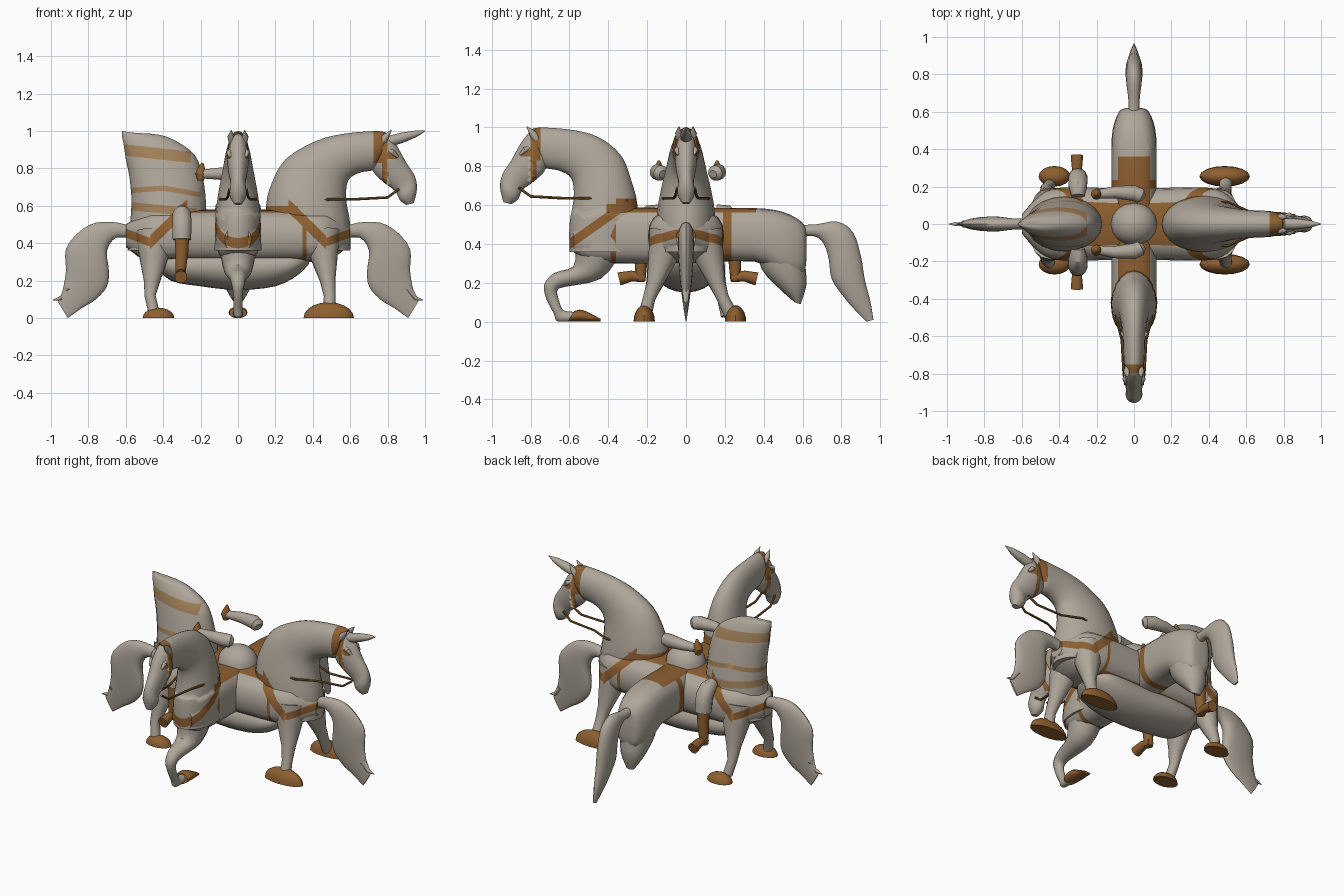
import bpy, bmesh, math
from mathutils import Vector

if "Cube" in bpy.data.objects:
    bpy.data.objects.remove(bpy.data.objects["Cube"])

def material(name, rgb):
    m = bpy.data.materials.new(name)
    m.diffuse_color = (*rgb, 1)
    m.use_nodes = True
    m.node_tree.nodes["Principled BSDF"].inputs["Base Color"].default_value = m.diffuse_color
    return m

MATS = [material("stone grey", (0.43, 0.385, 0.325)),
        material("leather brown", (0.27, 0.115, 0.03)),
        material("faded tan", (0.36, 0.22, 0.10))]
GREY, BROWN, TAN = 0, 1, 2
FRONT, BACK, RIGHT, LEFT = (0, -1), (0, 1), (1, 0), (-1, 0)

def finish(name, bm, mat):
    bmesh.ops.recalc_face_normals(bm, faces=bm.faces)
    for f in bm.faces:
        f.material_index = mat
        f.smooth = True
    me = bpy.data.meshes.new(name)
    bm.to_mesh(me)
    bm.free()
    for m in MATS:
        me.materials.append(m)
    me.set_sharp_from_angle(angle=math.radians(35))
    ob = bpy.data.objects.new(name, me)
    bpy.context.collection.objects.link(ob)
    return ob

def skin(name, rings, mat):
    bm = bmesh.new()
    vs = [[bm.verts.new(c) for c in r] for r in rings]
    n = len(vs[0])
    for a, b in zip(vs, vs[1:]):
        for i in range(n):
            bm.faces.new((a[i], a[(i + 1) % n], b[(i + 1) % n], b[i]))
    bm.faces.new(vs[0])
    bm.faces.new(vs[-1])
    return finish(name, bm, mat)

def smooth_rows(rows, steps=3):
    # Catmull-Rom interpolation of the section rows
    out, n = [], len(rows)
    for i in range(n - 1):
        quad = [rows[max(i - 1, 0)], rows[i], rows[i + 1], rows[min(i + 2, n - 1)]]
        for k in range(steps):
            t = k / steps
            out.append([0.5 * (2 * b + (c - a) * t + (2 * a - 5 * b + 4 * c - d) * t * t
                               + (3 * b - a - 3 * c + d) * t ** 3) for a, b, c, d in zip(*quad)])
    return out + [rows[-1]]

def loft(name, d, rows, mat=GREY, power=2.0, seg=20):
    # rows: upper (u, z), lower (u, z), half width; u runs along direction d
    rings = []
    for pu, pz, qu, qz, w in smooth_rows(rows):
        ring = []
        for i in range(seg):
            a = 2 * math.pi * i / seg
            c, s = math.cos(a), math.sin(a)
            c = math.copysign(abs(c) ** (2 / power), c)
            s = math.copysign(abs(s) ** (2 / power), s) * max(w, 0.004)
            u = (pu + qu) / 2 + (pu - qu) / 2 * c
            z = max(0, (pz + qz) / 2 + (pz - qz) / 2 * c)
            ring.append((d[0] * u - d[1] * s, d[1] * u + d[0] * s, z))
        rings.append(ring)
    return skin(name, rings, mat)

def tube(name, pts, radii, mat=GREY, seg=14):
    pts = [Vector(p) for p in pts]
    rings = []
    for i, (p, r) in enumerate(zip(pts, radii)):
        t = (pts[min(i + 1, len(pts) - 1)] - pts[max(i - 1, 0)]).normalized()
        x = t.cross(Vector((1, 0, 0)) if abs(t.x) < 0.7 else Vector((0, 0, 1))).normalized()
        y = t.cross(x)
        rings.append([p + r * (x * math.cos(k * math.tau / seg) + y * math.sin(k * math.tau / seg))
                      for k in range(seg)])
    return skin(name, rings, mat)

def dome(name, loc, size, mat):
    # half ellipsoid sitting on its flat side
    bm = bmesh.new()
    bmesh.ops.create_uvsphere(bm, u_segments=16, v_segments=10, radius=1)
    bmesh.ops.bisect_plane(bm, geom=bm.verts[:] + bm.edges[:] + bm.faces[:], plane_co=(0, 0, 0),
                           plane_no=(0, 0, -1), clear_outer=True)
    bmesh.ops.holes_fill(bm, edges=[e for e in bm.edges if e.is_boundary])
    for v in bm.verts:
        v.co = Vector(loc) + Vector([a * b for a, b in zip(v.co, size)])
    return finish(name, bm, mat)

def cut(bm, faces, n, off):
    edges = {e for f in faces for e in f.edges}
    verts = {v for f in faces for v in f.verts}
    bmesh.ops.bisect_plane(bm, geom=list(verts) + list(edges) + list(faces), plane_co=n * off, plane_no=n)

def paint(ob, normal, lo, hi, mat, axis=(1, 0, 0), start=-9, end=9):
    # colour the faces between two planes, from start to end along an axis, with clean cuts
    n, ax = Vector(normal).normalized(), Vector(axis)
    bm = bmesh.new()
    bm.from_mesh(ob.data)
    def inside():
        return [f for f in bm.faces if lo < f.calc_center_median().dot(n) < hi]
    for off in (lo, hi):
        cut(bm, bm.faces[:], n, off)
    for off in (start, end):
        if abs(off) < 9 and inside():
            cut(bm, inside(), ax, off)
    for f in inside():
        if start < f.calc_center_median().dot(ax) < end:
            f.material_index = mat
    bm.to_mesh(ob.data)
    bm.free()

def local(d, u, z):
    return (d[0] * u, d[1] * u, z)

def band(ob, d, a, b, half, mat=BROWN):
    # strap along the side-view line from a to b, given as (u, z)
    n = Vector((a[1] - b[1], b[0] - a[0])).normalized()
    off = n.dot(Vector(a))
    paint(ob, local(d, n.x, n.y), off - half, off + half, mat, local(d, 1, 0), a[0], b[0])

def chest_band(ob, d):
    if d == FRONT:
        band(ob, d, (.33, .59), (.66, .358), .023)
    else:
        band(ob, d, (.27, .60), (.47, .405), .026)
        band(ob, d, (.47, .405), (.64, .47), .022)

# bodies forming the cross
long_body = loft("long_body", FRONT, [
    (-.62, .45, -.62, .32, .04), (-.60, .51, -.60, .24, .08), (-.5, .565, -.5, .24, .115),
    (-.35, .585, -.35, .31, .12), (0, .585, 0, .30, .12), (.35, .585, .35, .30, .12),
    (.5, .55, .5, .31, .115), (.58, .48, .58, .36, .07)], power=2.8)
cross_body = loft("cross_body", RIGHT, [
    (-.6, .5, -.6, .38, .05), (-.5, .56, -.5, .31, .16), (-.38, .58, -.38, .30, .195),
    (0, .58, 0, .29, .19), (.38, .58, .38, .30, .195), (.5, .56, .5, .32, .16),
    (.6, .48, .6, .39, .05)], power=2.7)
loft("belly", RIGHT, [(-.44, .33, -.44, .28, .06), (-.36, .36, -.36, .20, .14), (-.2, .38, -.2, .17, .16),
                      (0, .38, 0, .15, .16), (.2, .38, .2, .17, .16), (.32, .36, .32, .23, .14),
                      (.38, .33, .38, .29, .06)])

# saddle top, girths and chest straps on the bodies
paint(long_body, (0, 0, 1), .562, .7, BROWN, (0, 1, 0), -.36, .36)
paint(long_body, (0, 1, 0), .19, .235, BROWN)
paint(long_body, (0, 1, 0), -.39, -.36, BROWN, (0, 0, 1), 0, .5)
paint(cross_body, (0, 0, 1), .565, .7, BROWN, (1, 0, 0), -.28, .28)
paint(cross_body, (1, 0, 0), .345, .365, BROWN)
paint(cross_body, (0, 0, 1), .29, .325, BROWN, (1, 0, 0), -.36, .36)
chest_band(long_body, FRONT)
for d in (RIGHT, LEFT):
    chest_band(cross_body, d)

# necks, heads, ears and bridles of the two complete horses
NECK = [(.60, .36, .24, .36, .125), (.60, .50, .25, .60, .12), (.58, .62, .28, .72, .105),
        (.58, .70, .33, .85, .085), (.60, .75, .44, .945, .07), (.66, .78, .57, .985, .06),
        (.72, .79, .74, 1.0, .055), (.75, .82, .80, .99, .045)]
HEAD = [(.80, .985, .72, .89, .04), (.85, .92, .72, .79, .058), (.90, .83, .78, .725, .05),
        (.945, .76, .84, .68, .04), (.957, .69, .865, .63, .045), (.94, .615, .90, .605, .02)]
for tag, d, shift, wide, b0 in (("front", FRONT, 0, 1, .75), ("right", RIGHT, .1, 1.25, .725)):
    rows = [(a, b, c - shift * min(1, (1 - e) * 5), e, w * wide) for a, b, c, e, w in NECK]
    neck = loft(tag + "_neck", d, rows)
    head = loft(tag + "_head", d, HEAD)
    chest_band(neck, d)
    fwd, up = local(d, 1, 0), (0, 0, 1)
    if d == FRONT:
        paint(neck, up, .56, .635, BROWN, fwd, 0, .36)
        paint(neck, up, .56, .605, BROWN, fwd, .35, .41)
    else:
        paint(neck, up, .565, .60, BROWN, fwd, 0, .32)
    for ob in (neck, head):
        paint(ob, fwd, b0, .80, BROWN, up, .83)
        paint(ob, fwd, .77, .80, BROWN, up, .72)
    paint(head, up, .85, .885, BROWN, fwd, .78, .85)
    for s in (-1, 1):
        def at(u, w, z):
            return (d[0] * u - d[1] * w * s, d[1] * u + d[0] * w * s, z)
        tube(tag + "_ear", [at(.77, .03, .94), at(.79, .038, .97), at(.82, .036, 1.005)],
             [.02, .018, .002])
        tube(tag + "_eye_ridge", [at(.80, .04, .90), at(.83, .048, .885), at(.855, .042, .86)],
             [.008, .014, .006])
        tube(tag + "_rein", [at(.86, .045, .69), at(.80, .055, .645), at(.62, .065, .635),
                             at(.5, .095 * wide, .635), at(.3, .075 * wide, .625)],
             [.007] * 5, BROWN, 8)
tube("forelock_horn", [(.79, 0, .94), (.88, 0, .965), (.95, 0, .985), (1.0, 0, 1.0)],
     [.03, .028, .018, .002])

# headless left neck with faded bands
left_neck = loft("left_neck", LEFT, [
    (.59, .36, .17, .36, .17), (.57, .6, .17, .6, .14), (.58, .75, .19, .76, .11),
    (.60, .85, .23, .87, .085), (.61, .92, .32, .94, .06), (.62, .97, .42, .98, .035),
    (.62, 1.0, .56, .99, .012)])
band(left_neck, LEFT, (.22, .565), (.6, .60), .022, TAN)
band(left_neck, LEFT, (.2, .66), (.4, .695), .014, TAN)
band(left_neck, LEFT, (.4, .695), (.6, .68), .014, TAN)
band(left_neck, LEFT, (.25, .86), (.62, .90), .03, TAN)
chest_band(left_neck, LEFT)

# tails
SIDE_TAIL = [(.55, .48, .55, .42, .03), (.64, .51, .65, .43, .03), (.76, .51, .70, .36, .04),
             (.85, .46, .69, .25, .04), (.92, .37, .70, .17, .035), (.92, .25, .76, .10, .025),
             (.94, .14, .84, .05, .015), (.965, .09, .91, .0, .006)]
BACK_TAIL = [(.55, .50, .55, .43, .03), (.66, .50, .66, .44, .03), (.78, .515, .71, .40, .04),
             (.86, .46, .735, .32, .045), (.90, .34, .75, .22, .045), (.92, .22, .81, .13, .035),
             (.95, .1, .87, .06, .02), (.965, .01, .93, 0, .006)]
for tag, d, rows in (("left", LEFT, SIDE_TAIL), ("right", RIGHT, SIDE_TAIL), ("back", BACK, BACK_TAIL)):
    loft(tag + "_tail", d, rows)

# front horse: bent foreleg with hoof, and cut hind thigh
foreleg = loft("bent_foreleg", FRONT, [
    (.57, .38, .34, .34, .10), (.58, .285, .44, .22, .075), (.68, .25, .62, .18, .045),
    (.73, .19, .66, .165, .035), (.72, .12, .66, .13, .025), (.68, .04, .64, .07, .025),
    (.66, 0, .62, .055, .025), (.57, 0, .57, .05, .03)], seg=14)
loft("bent_hoof", FRONT, [(.61, 0, .575, .055, .045), (.53, 0, .53, .06, .05),
                          (.44, 0, .44, .015, .03)], BROWN)
loft("hind_thigh", BACK, [(.62, .45, .36, .40, .11), (.615, .30, .39, .27, .10),
                          (.62, .19, .48, .17, .075), (.59, .09, .56, .10, .03)])

# standing legs and hooves of the cross horses
for s in (-1, 1):
    tube("tail_wisp", [(s * .91, 0, .16), (s * .95, 0, .105), (s * .99, 0, .095)], [.02, .012, .002])
    y = .01 * (s + 1)
    leg = tube("right_leg", [(.45, s * .09, .46), (.46, s * .12, .33), (.48, s * .16, .2),
                             (.49, s * .19, .12), (.49, s * .21 + y, .04)], [.10, .075, .042, .032, .035])
    chest_band(leg, RIGHT)
    dome("right_hoof", (.485, s * .215 + 2 * y, 0), (.135, .055, .085), BROWN)
    leg = tube("left_leg", [(-.45, s * .09, .46), (-.45, s * .12, .33), (-.46, s * .16, .2),
                            (-.47, s * .19, .12), (-.45, s * .21, .03)], [.10, .08, .045, .03, .03])
    chest_band(leg, LEFT)
    dome("left_hoof", (-.425, s * .215 + 2 * y, 0), (.085, .055, .055), BROWN)

    # rider: legs, boots, arms and hands
    tube("rider_thigh", [(-.3, s * .13 + y, .57), (-.3, s * .18 + y, .555), (-.3, s * .215 + y, .52),
                         (-.3, s * .225 + y, .47), (-.3, s * .23 + y, .42)], [.035, .05, .052, .052, .05])
    tube("rider_boot", [(-.3, s * .225 + y, .46), (-.3, s * .23 + y, .36), (-.31, s * .235 + y, .21)],
         [.04, .036, .026], BROWN)
    tube("rider_foot", [(-.305, s * .21 + y, .225), (-.305, s * .28 + y, .235),
                        (-.305, s * .345 + y, .22)], [.022, .028, .034], BROWN)
    tube("rider_arm", [(-.19, s * .14 + y, .77), (-.1, s * .15 + y, .772), (0, s * .145 + y, .77),
                       (.035, s * .13 + y, .765), (.05, s * .12 + y, .76)], [.024, .033, .042, .04, .02])
    tube("rider_hand", [(-.2, s * .14 + y, .735), (-.2, s * .14 + y, .77), (-.195, s * .14 + y, .80),
                        (-.19, s * .14 + y, .83)], [.018, .03, .02, .006], BROWN)
dome("rider_waist", (0, 0, .57), (.125, .115, .11), GREY)
